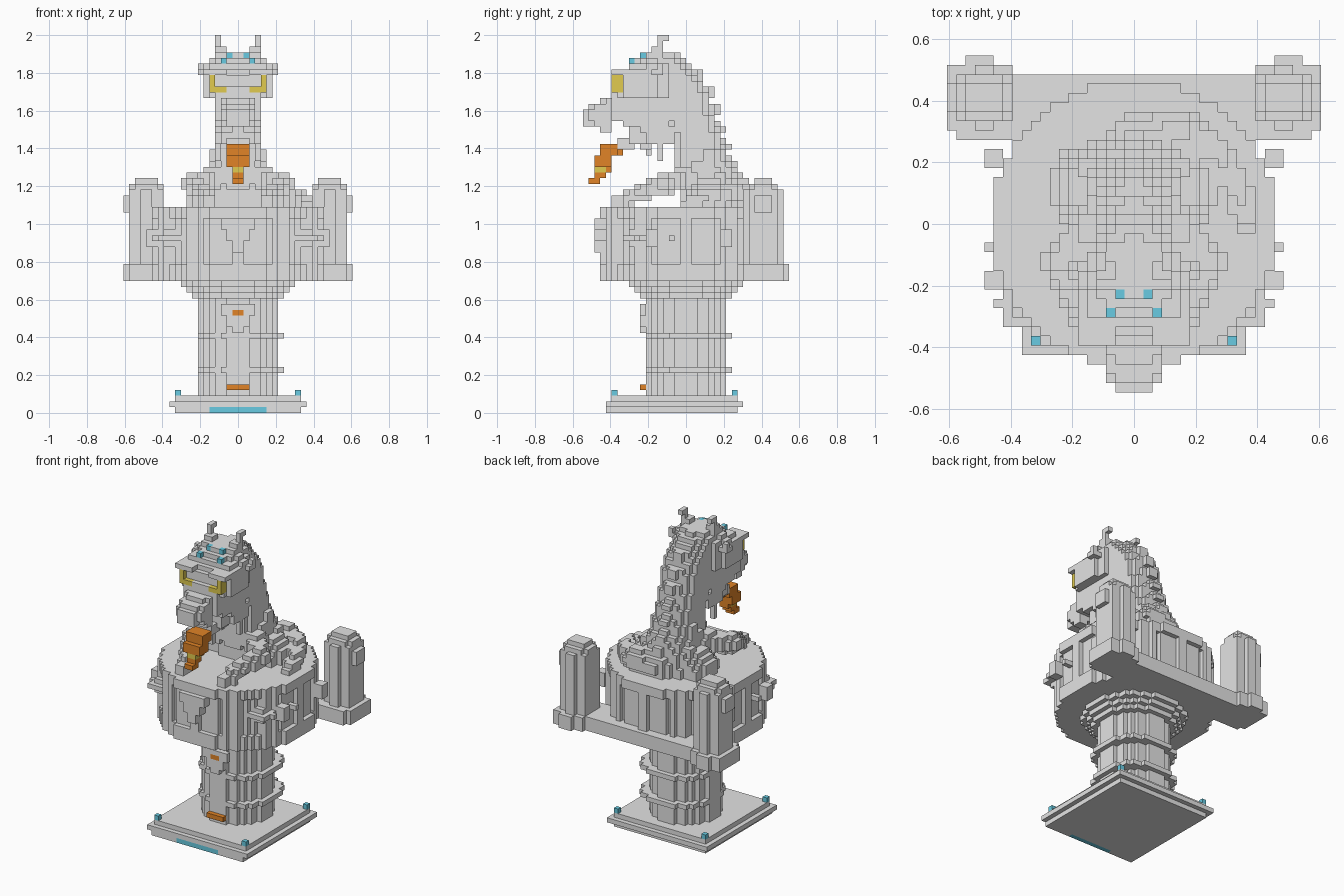
import bpy, bmesh, math
from mathutils import Vector

S = 1 / 33  # size of one cube cell

old = bpy.data.objects.get("Cube")
if old:
    bpy.data.objects.remove(old, do_unlink=True)


def material(name, rgb):
    m = bpy.data.materials.new(name)
    m.use_nodes = True
    m.diffuse_color = (*rgb, 1)
    m.node_tree.nodes["Principled BSDF"].inputs["Base Color"].default_value = (*rgb, 1)
    return m


STONE = material("grey stone", (0.77, 0.77, 0.77))
CYAN = material("cyan gem", (0.14, 0.6, 0.76))
ORANGE = material("orange flame", (0.75, 0.23, 0.02))
YELLOW = material("yellow glow", (0.75, 0.6, 0.08))


# Cell shapes: every helper returns a set of filled grid cells
def box(x0, x1, y0, y1, z0, z1):
    return {(x, y, z) for x in range(x0, x1) for y in range(y0, y1) for z in range(z0, z1)}


def mirror(cells):
    return cells | {(-1 - x, y, z) for x, y, z in cells}


def disc(cx, cy, r, z0, z1):
    n = int(r) + 2
    area = box(int(cx) - n, int(cx) + n, int(cy) - n, int(cy) + n, z0, z1)
    return {c for c in area if math.hypot(c[0] + .5 - cx, c[1] + .5 - cy) <= r}


def blob(cx, cy, cz, rx, ry, rz):
    n = int(max(rx, ry, rz)) + 2
    area = box(int(cx) - n, int(cx) + n, int(cy) - n, int(cy) + n, int(cz) - n, int(cz) + n)
    return {c for c in area if ((c[0] + .5 - cx) / rx) ** 2 + ((c[1] + .5 - cy) / ry) ** 2
            + ((c[2] + .5 - cz) / rz) ** 2 <= 1}


def tube(points, r0, r1):
    cells, steps = set(), 8
    spans = len(points) - 1
    for i in range(spans):
        a, b = Vector(points[i]), Vector(points[i + 1])
        for s in range(steps + 1):
            t = s / steps
            r = r0 + (r1 - r0) * (i + t) / spans
            cells |= blob(*a.lerp(b, t), r, r, r)
    return cells


def stations(rows, t):
    """Interpolate rows of (position, low, high, half width)."""
    for a, b in zip(rows, rows[1:]):
        if a[0] <= t <= b[0]:
            f = (t - a[0]) / (b[0] - a[0])
            return [p + (q - p) * f for p, q in zip(a[1:], b[1:])]


def loft(rows, upright, power):
    cells = set()
    for k in range(rows[0][0], rows[-1][0]):
        low, high, half = stations(rows, k + .5)
        mid, rad = (low + high) / 2, (high - low) / 2
        for v in range(int(low) - 2, int(high) + 2):
            for x in range(-9, 9):
                if abs((x + .5) / half) ** power + abs((v + .5 - mid) / rad) ** power <= 1:
                    cells.add((x, v, k) if upright else (x, k, v))
    return cells


SIDES = {
    (1, 0, 0): [(1, 0, 0), (1, 1, 0), (1, 1, 1), (1, 0, 1)],
    (-1, 0, 0): [(0, 0, 0), (0, 0, 1), (0, 1, 1), (0, 1, 0)],
    (0, 1, 0): [(0, 1, 0), (0, 1, 1), (1, 1, 1), (1, 1, 0)],
    (0, -1, 0): [(0, 0, 0), (1, 0, 0), (1, 0, 1), (0, 0, 1)],
    (0, 0, 1): [(0, 0, 1), (1, 0, 1), (1, 1, 1), (0, 1, 1)],
    (0, 0, -1): [(0, 0, 0), (0, 1, 0), (1, 1, 0), (1, 0, 0)],
}
taken = set()


def part(name, cells, mat):
    """Turn cells not already taken into a mesh of their outer faces."""
    cells = cells - taken
    taken.update(cells)
    bm, verts = bmesh.new(), {}
    for c in sorted(cells):
        for d, corners in SIDES.items():
            if tuple(p + q for p, q in zip(c, d)) in cells:
                continue
            keys = [tuple(p + q for p, q in zip(c, k)) for k in corners]
            for k in keys:
                if k not in verts:
                    verts[k] = bm.verts.new(Vector(k) * S)
            bm.faces.new([verts[k] for k in keys])
    me = bpy.data.meshes.new(name)
    bm.to_mesh(me)
    bm.free()
    me.materials.append(mat)
    ob = bpy.data.objects.new(name, me)
    bpy.context.collection.objects.link(ob)


# Coloured accents claim their cells first
part("base_corner_gems", mirror(box(10, 11, -13, -12, 3, 4) | box(10, 11, 8, 9, 3, 4)), CYAN)
part("base_front_inlay", box(-5, 5, -14, -13, 0, 1), CYAN)
part("head_gems", mirror(box(1, 2, -8, -7, 62, 63) | box(2, 3, -10, -9, 61, 62)), CYAN)
part("column_plaque", box(-2, 2, -8, -7, 4, 5), ORANGE)
part("shield_mark", box(-1, 1, -8, -7, 17, 18), ORANGE)
part("eyes", mirror(box(4, 5, -13, -11, 56, 59) | box(2, 4, -13, -12, 56, 57)), YELLOW)
part("flame_core", box(-1, 1, -16, -14, 42, 43), YELLOW)
part("flame", box(-2, 2, -15, -12, 45, 47) | box(-2, 2, -16, -13, 43, 45)
     | box(-1, 1, -13, -11, 45, 46) | box(-1, 1, -15, -13, 42, 43)
     | box(-1, 1, -16, -14, 41, 42) | box(-1, 1, -17, -15, 40, 41), ORANGE)

# Stepped square base
part("base", box(-11, 11, -14, 9, 0, 1) | box(-12, 12, -14, 10, 1, 2)
     | box(-11, 11, -13, 9, 2, 3), STONE)

# Round column with rings, shield and flared top
column = disc(0, 0, 6.9, 3, 20) | disc(.5, .5, 7.95, 7, 8) | disc(.5, .5, 7.95, 13, 14)
for i in range(3):
    column |= disc(0, 0, 8.1 + i, 20 + i, 21 + i)
part("column", column, STONE)
part("column_shield", box(-3, 3, -8, -7, 17, 19) | box(-2, 2, -8, -7, 15, 17)
     | box(-1, 1, -8, -7, 14, 15), STONE)

# Drum platform with ribs, rim and ornaments
drum = disc(0, 0, 15.2, 23, 26) | disc(0, 0, 14.4, 26, 34) | disc(0, 0, 15.2, 34, 36)
for x, y, z in disc(0, 0, 15.2, 26, 34):
    if math.cos(12 * math.atan2(y + .5, x + .5)) > .55:
        drum.add((x, y, z))
part("platform", drum, STONE)
part("platform_emblem", box(-3, 3, -16, -14, 32, 34) | box(-2, 2, -16, -14, 30, 32)
     | box(-1, 1, -16, -14, 28, 30), STONE)
knobs = box(14, 16, 6, 8, 29, 32) | box(14, 16, -3, -2, 30, 31) | box(14, 16, -7, -5, 29, 32)
knobs |= blob(12, -8.5, 30.5, 2.6, 2.6, 1.2)
part("platform_knobs", mirror(knobs), STONE)

# Rear bar and twin towers
part("rear_bar", box(-14, 14, 9, 16, 23, 26), STONE)
tower = box(13, 20, 10, 17, 23, 26) | box(12, 13, 10, 16, 23, 26)
tower |= box(15, 18, 17, 18, 23, 26) | box(14, 19, 9, 10, 23, 26)
tower |= disc(16, 13.5, 3.3, 26, 39) | disc(16, 13.5, 2.8, 39, 40) | disc(16, 13.5, 1.9, 40, 41)
tower |= box(19, 20, 12, 15, 35, 38) | box(15, 17, 16, 17, 26, 36) | box(15, 17, 10, 11, 26, 38)
part("rear_towers", mirror(tower), STONE)

# Creature: crouched body, haunches, arms and tail
part("body", blob(0, 4.5, 37, 6.2, 6, 6.5) | mirror(blob(5.5, 4, 37, 3.5, 4.5, 4)), STONE)
part("arms", mirror(tube([(4, 0, 41), (8, -4, 40), (6, -8, 38.5), (5, -12, 36.5)], 2.2, 1.3)),
     STONE)
part("tail", tube([(0, 9, 38), (5, 10, 38.5), (9, 7.5, 38), (11, 4, 37.5), (12, 0, 36.5)], 2.6, 1.1),
     STONE)

# Neck leaning forward, with a stepped crest down the back
neck_rows = [(36, -1, 10, 5.5), (42, -2, 9, 5), (45, -2.2, 7, 4.2), (48, -2.2, 6.3, 4),
             (52, -4, 5, 4), (56, -6, 4, 4), (60, -8, 1.5, 4), (63, -8, -2, 3)]
neck = loft(neck_rows, True, 3)
for z in range(38, 60):
    low, edge, half = (round(v) for v in stations(neck_rows, z + .5))
    if z % 3:
        neck |= box(-1, 1, edge - 1, edge + 1, z, z + 1)
    if z % 4 == 0 and z < 46:
        neck |= mirror(box(half - 1, half + 1, edge - 4, edge - 2, z, z + 2))
part("neck", neck, STONE)

# Head: wide skull over a narrower muzzle and open jaw
head_rows = [(-18, 50.3, 53.2, 2), (-15, 50, 54.2, 3.3), (-13, 50.5, 55.6, 3.4), (-12, 51, 59, 4.6),
             (-10, 50, 61, 6), (-6, 48.5, 62.6, 6), (-2, 50, 62.3, 4.2)]
head = {c for c in loft(head_rows, False, 4) if c[2] >= 55 or -4 <= c[0] < 4}
part("head", head | mirror(box(1, 2, -17, -15, 53, 54)), STONE)
part("brows", mirror(box(2, 6, -13, -9, 59, 60) | box(5, 6, -11, -5, 55, 59)
                     | box(2, 4, -7, -4, 61, 63)), STONE)
part("fangs", mirror(box(1, 3, -15, -13, 49, 51)), STONE)
part("lower_jaw", box(-2, 2, -12, -9, 46, 48) | box(-3, 3, -10, -4, 47, 50)
     | box(-2, 2, -8, -6, 46, 47) | box(-1, 1, -7, -6, 45, 46), STONE)
part("jaw_frill", mirror(box(3, 4, -7, -2, 47, 50) | box(3, 4, -5, -4, 44, 47)), STONE)

# Ears and horns
part("ears", mirror(box(5, 7, -6, -4, 59, 60) | box(6, 7, -5, -4, 60, 61)
                    | box(4, 6, -7, -5, 58, 61)), STONE)
part("horns", mirror(box(2, 4, -6, -4, 62, 64) | box(3, 4, -5, -4, 64, 66)
                     | box(3, 4, -4, -3, 65, 66)), STONE)
